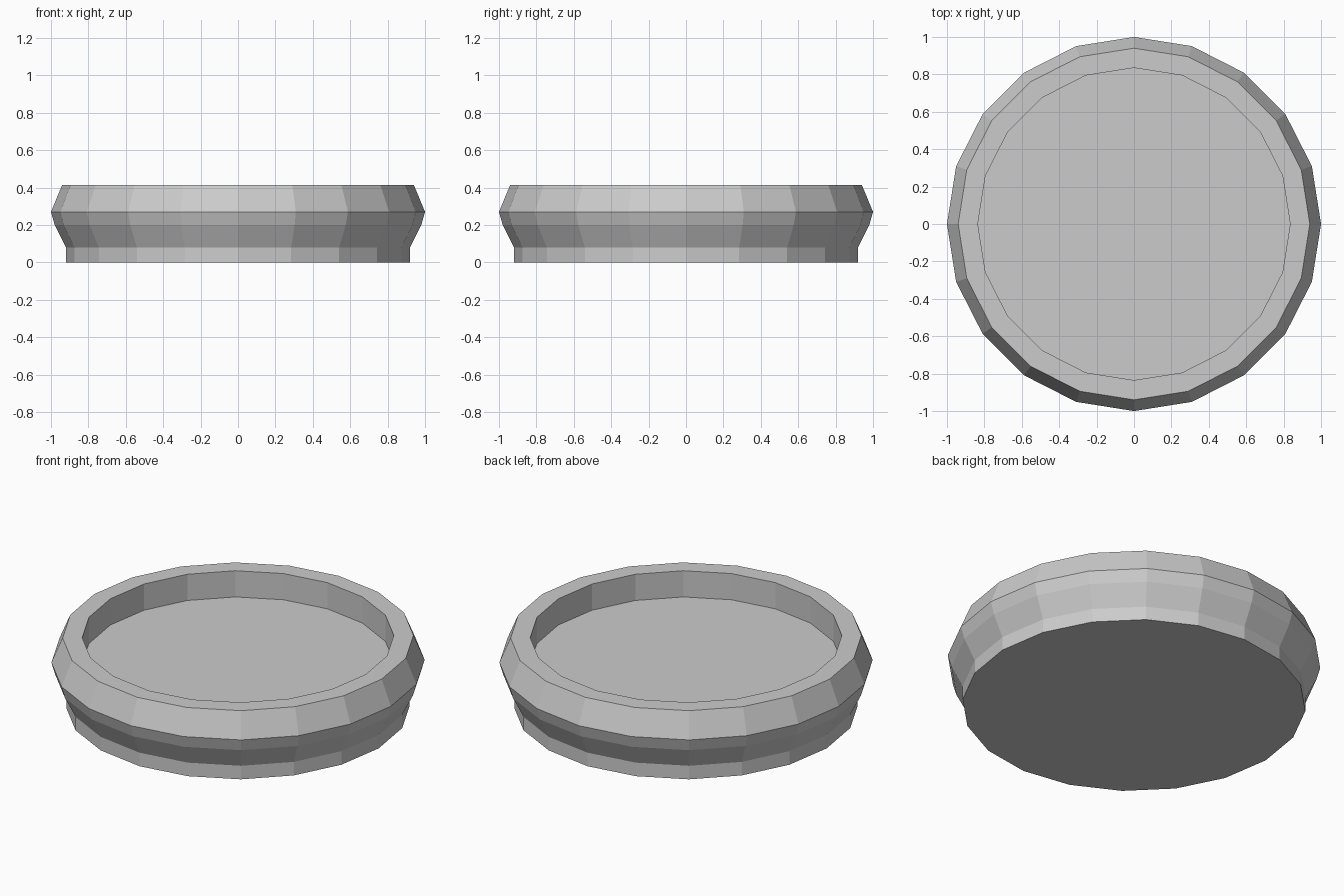
import bpy, bmesh
from math import cos, sin, pi

default = bpy.data.objects.get("Cube")
if default:
    bpy.data.objects.remove(default, do_unlink=True)

SIDES = 20

# One plain grey for the whole dish
GREY = (0.6, 0.6, 0.6, 1.0)
grey = bpy.data.materials.new("plain grey")
grey.use_nodes = True
grey.diffuse_color = GREY
grey.node_tree.nodes["Principled BSDF"].inputs["Base Color"].default_value = GREY


def lathe(name, profile, material):
    """Turn a (radius, height) profile around z and cap both ends."""
    bm = bmesh.new()
    angles = [2 * pi * i / SIDES for i in range(SIDES)]
    rings = [[bm.verts.new((r * cos(a), r * sin(a), z)) for a in angles]
             for r, z in profile]
    for low, high in zip(rings, rings[1:]):
        for i in range(SIDES):
            j = (i + 1) % SIDES
            bm.faces.new((low[i], low[j], high[j], high[i]))
    bm.faces.new(rings[0][::-1])
    bm.faces.new(rings[-1])
    mesh = bpy.data.meshes.new(name)
    bm.to_mesh(mesh)
    bm.free()
    mesh.materials.append(material)
    obj = bpy.data.objects.new(name, mesh)
    bpy.context.collection.objects.link(obj)
    return obj


# Shallow dish: straight foot, flared side, bevelled rim, sunken floor
lathe("round_dish", [
    (0.92, 0), (0.92, 0.08),
    (0.98, 0.2), (1, 0.27),
    (0.94, 0.415), (0.835, 0.415),
    (0.835, 0.26),
], grey)
